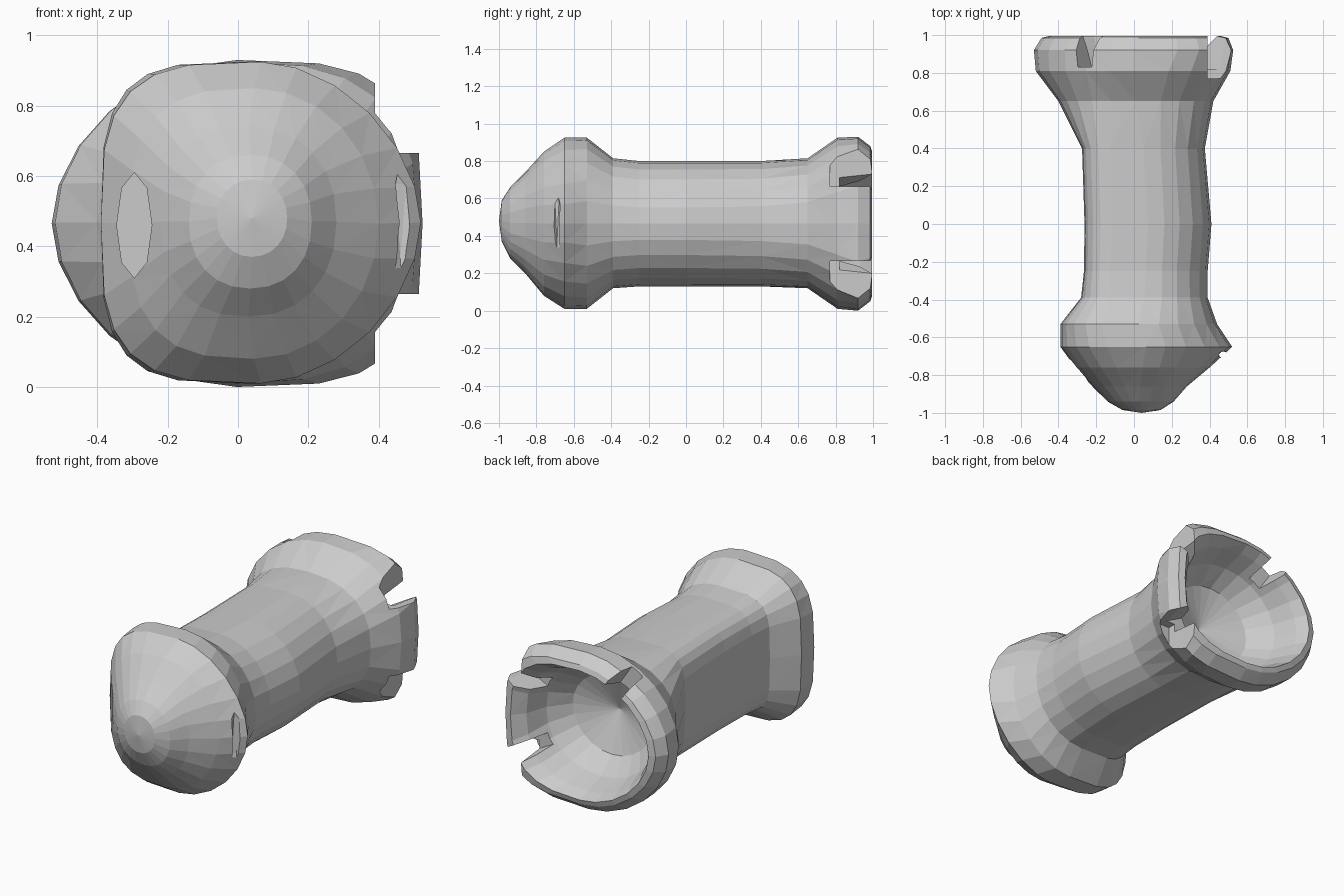
import bpy, bmesh, math
from mathutils import Matrix, Vector

if "Cube" in bpy.data.objects:
    bpy.data.objects.remove(bpy.data.objects["Cube"])

SIDES = 24

# Stations along y: y, xmin, xmax, zmin, zmax, squareness left, squareness right
OUTER = [
    (-0.985, -0.06, 0.14, 0.37, 0.59, 2.1, 2.1),
    (-0.94, -0.14, 0.21, 0.28, 0.66, 2.2, 2.2),
    (-0.86, -0.22, 0.28, 0.20, 0.74, 2.4, 2.2),
    (-0.76, -0.31, 0.40, 0.08, 0.85, 2.9, 2.0),
    (-0.65, -0.39, 0.52, 0.01, 0.925, 3.4, 1.8),
    (-0.53, -0.39, 0.44, 0.01, 0.925, 3.6, 2.0),
    (-0.39, -0.28, 0.39, 0.12, 0.815, 4.5, 2.1),
    (-0.25, -0.265, 0.39, 0.13, 0.80, 4.8, 2.0),
    (0.00, -0.262, 0.41, 0.13, 0.80, 4.8, 2.0),
    (0.40, -0.275, 0.375, 0.13, 0.80, 4.5, 2.1),
    (0.65, -0.40, 0.42, 0.12, 0.815, 2.4, 2.4),
    (0.81, -0.52, 0.51, 0.01, 0.925, 1.9, 2.7),
    (0.92, -0.53, 0.525, 0.00, 0.93, 1.85, 3.3),
    (0.985, -0.49, 0.50, 0.05, 0.88, 1.85, 3.3),
]
# Socket bowl, from the rim inward
INNER = [
    (0.995, -0.45, 0.46, 0.08, 0.85, 1.85, 2.9),
    (0.93, -0.41, 0.40, 0.11, 0.82, 1.9, 2.5),
    (0.80, -0.36, 0.36, 0.15, 0.78, 2.0, 2.2),
    (0.68, -0.25, 0.27, 0.23, 0.70, 2.0, 2.0),
]


def ring(bm, y, x0, x1, z0, z1, nl, nr):
    """Rounded-box cross-section with its own corner on each side."""
    verts = []
    for i in range(SIDES):
        t = 2 * math.pi * i / SIDES
        c, s = math.cos(t), math.sin(t)
        p = 2 / (nr if c > 0 else nl)
        x = (x0 + x1) / 2 + (x1 - x0) / 2 * math.copysign(abs(c) ** p, c)
        z = (z0 + z1) / 2 + (z1 - z0) / 2 * math.copysign(abs(s) ** p, s)
        verts.append(bm.verts.new((x, y, z)))
    return verts


def fan(bm, loop, tip):
    v = bm.verts.new(tip)
    for i in range(SIDES):
        bm.faces.new((loop[i], loop[(i + 1) % SIDES], v))


def finish(name, bm):
    bmesh.ops.recalc_face_normals(bm, faces=bm.faces)
    mesh = bpy.data.meshes.new(name)
    bm.to_mesh(mesh)
    bm.free()
    ob = bpy.data.objects.new(name, mesh)
    bpy.context.collection.objects.link(ob)
    return ob


def cut(target, cutter):
    mod = target.modifiers.new("cut", 'BOOLEAN')
    mod.operation, mod.solver, mod.object = 'DIFFERENCE', 'EXACT', cutter
    bpy.context.view_layer.objects.active = target
    bpy.ops.object.modifier_apply(modifier=mod.name)
    bpy.data.objects.remove(cutter)


def notch(angle, width, radius, start):
    """Radial slot in the socket rim, flaring toward the open end."""
    bm = bmesh.new()
    bmesh.ops.create_cube(bm, size=1)
    for v in bm.verts:
        flare = 1.4 if v.co.y > 0 else 0.7
        v.co = Vector((v.co.x * 0.40, start if v.co.y < 0 else 1.2, v.co.z * width * flare))
    a = math.radians(angle)
    bm.transform(Matrix.Translation((radius * math.cos(a), 0, 0.465 + radius * math.sin(a)))
                 @ Matrix.Rotation(-a, 4, 'Y'))
    return finish("notch_cutter", bm)


# Ball end, shaft and socket as one skin
bm = bmesh.new()
loops = [ring(bm, *s) for s in OUTER + INNER]
for a, b in zip(loops, loops[1:]):
    for i in range(SIDES):
        j = (i + 1) % SIDES
        bm.faces.new((a[i], a[j], b[j], b[i]))
fan(bm, loops[0], (0.04, -1.0, 0.48))
fan(bm, loops[-1], (0.02, 0.59, 0.465))
bmesh.ops.triangulate(bm, faces=bm.faces)
bone = finish("jointed_bone", bm)

# Notches that split the socket rim into lobes
for args in ((28, 0.10, 0.50, 0.82), (-28, 0.10, 0.50, 0.82), (124, 0.12, 0.48, 0.83)):
    cut(bone, notch(*args))

# Flat right faces on the upper and lower lobes
for side in (1, -1):
    bm = bmesh.new()
    bmesh.ops.create_cube(bm, size=1)
    bm.transform(Matrix.Translation((0.49, 0.97, 0.465 + side * 0.40))
                 @ Matrix.Diagonal((0.2, 0.4, 0.4, 1)))
    cut(bone, finish("lobe_cutter", bm))

# Pocket in the front left of the ball end
bm = bmesh.new()
bmesh.ops.create_cone(bm, cap_ends=True, segments=8, radius1=0.5, radius2=0.5, depth=1)
bm.transform(Matrix.Translation((-0.295, -0.75, 0.46))
             @ Matrix.Rotation(math.pi / 2, 4, 'X')
             @ Matrix.Diagonal((0.10, 0.30, 0.28, 1)))
cut(bone, finish("pocket_cutter", bm))

# Narrow crease in the right side of the ball end
bm = bmesh.new()
bmesh.ops.create_icosphere(bm, subdivisions=1, radius=1)
bm.transform(Matrix.Translation((0.47, -0.69, 0.47))
             @ Matrix.Diagonal((0.03, 0.02, 0.24, 1)))
cut(bone, finish("crease_cutter", bm))
